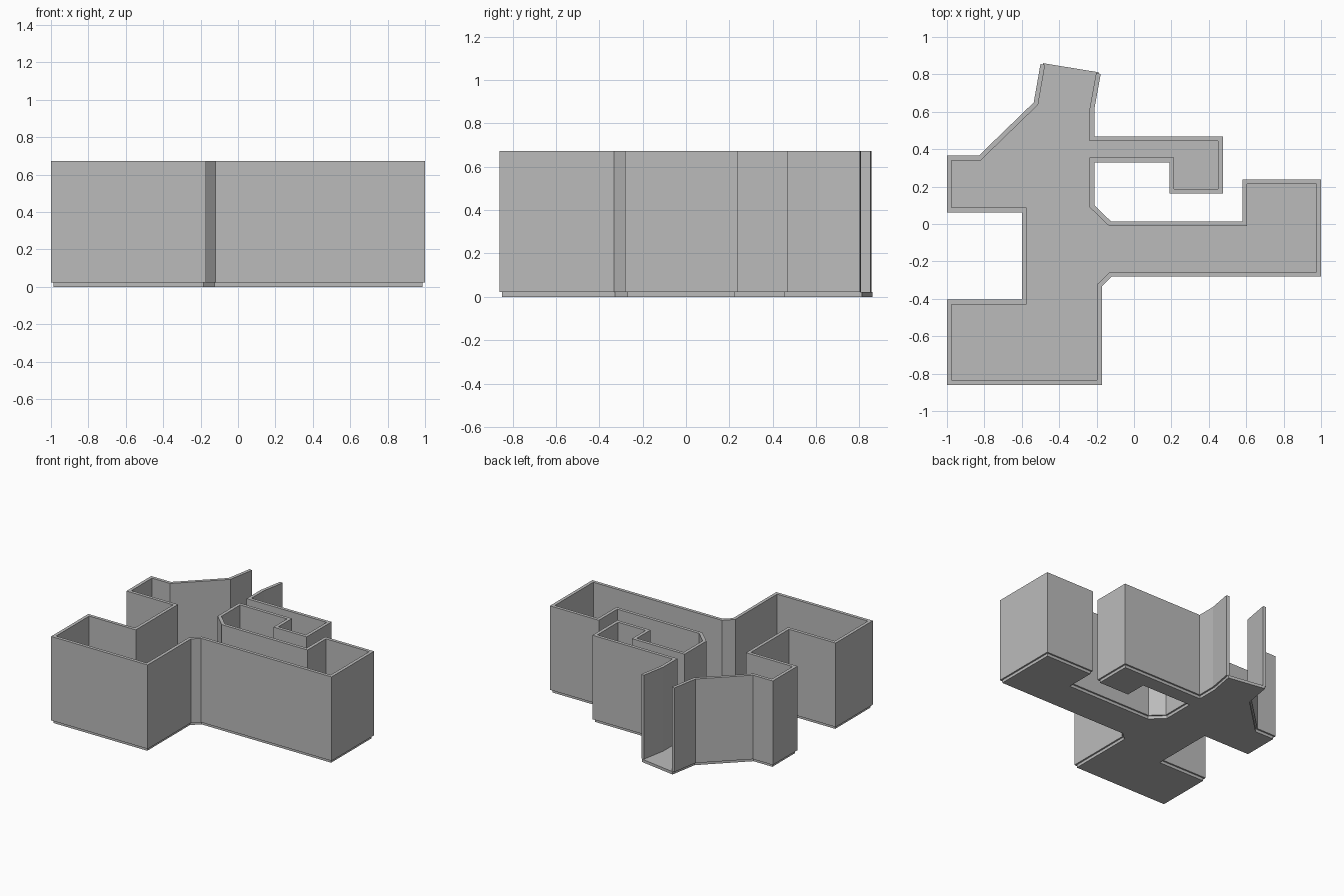
import bpy
import bmesh
from mathutils import Vector

cube = bpy.data.objects.get("Cube")
if cube:
    bpy.data.objects.remove(cube, do_unlink=True)

FLOOR_TOP, WALL_TOP = 0.022, 0.673
THICKNESS = 0.025

# Outer wall line, from the left jamb of the open entrance round to the right one
OUTLINE = [Vector(p) for p in (
    (-.5, .855), (-.536, .65), (-.83, .365), (-1, .365),
    (-1, .062), (-.6, .062), (-.6, -.405), (-1, -.405),
    (-1, -.86), (-.172, -.86), (-.172, -.333), (-.12, -.282),
    (1, -.282), (1, .239), (.58, .239), (.58, .013),
    (-.122, .013), (-.212, .1), (-.212, .33), (.19, .33),
    (.19, .163), (.475, .163), (.475, .468), (-.212, .468),
    (-.212, .615), (-.178, .802))]

plaster = bpy.data.materials.new("plain grey")
plaster.use_nodes = True
grey = (0.5, 0.5, 0.5, 1)
plaster.diffuse_color = grey
plaster.node_tree.nodes["Principled BSDF"].inputs["Base Color"].default_value = grey


def inset(path, distance):
    """Mitred offset of an open path towards its left-hand side."""
    result = []
    for i, point in enumerate(path):
        normals = []
        for a, b in ((i - 1, i), (i, i + 1)):
            if a >= 0 and b < len(path):
                d = (path[b] - path[a]).normalized()
                normals.append(Vector((-d.y, d.x)))
        mitre = (normals[0] + normals[-1]).normalized()
        result.append(point + mitre * distance / mitre.dot(normals[0]))
    return result


def extend_ends(path, distance):
    """Lengthen both ends of an open path."""
    first = path[0] + (path[0] - path[1]).normalized() * distance
    last = path[-1] + (path[-1] - path[-2]).normalized() * distance
    return [first] + path[1:-1] + [last]


def build(name, points, faces, bottom, top):
    """Extrude flat faces, given as point indices, into a solid part."""
    bm = bmesh.new()
    verts = [bm.verts.new((p.x, p.y, bottom)) for p in points]
    flat = [bm.faces.new([verts[i] for i in face]) for face in faces]
    raised = bmesh.ops.extrude_face_region(bm, geom=flat, use_keep_orig=True)
    for item in raised["geom"]:
        if isinstance(item, bmesh.types.BMVert):
            item.co.z = top
    bmesh.ops.recalc_face_normals(bm, faces=bm.faces)
    mesh = bpy.data.meshes.new(name)
    bm.to_mesh(mesh)
    bm.free()
    mesh.materials.append(plaster)
    part = bpy.data.objects.new(name, mesh)
    bpy.context.collection.objects.link(part)
    return part


# Floor slab, set back to the middle of the walls and running out past the entrance
floor = extend_ends(inset(OUTLINE, THICKNESS / 2), 0.007)
build("floor_slab", floor, [range(len(floor))], 0, FLOOR_TOP)

# Continuous wall, open at the entrance
n = len(OUTLINE)
wall_points = OUTLINE + inset(OUTLINE, THICKNESS)
segments = [(i, i + 1, n + i + 1, n + i) for i in range(n - 1)]
build("outer_walls", wall_points, segments, FLOOR_TOP, WALL_TOP)

# Thin floor panel in the front room
left, right, front, back = -.975, -.7, -.835, -.43
panel = [Vector(p) for p in ((left, front), (right, front), (right, back), (left, back))]
build("front_room_floor", panel, [range(len(panel))], FLOOR_TOP, FLOOR_TOP + 0.002)
